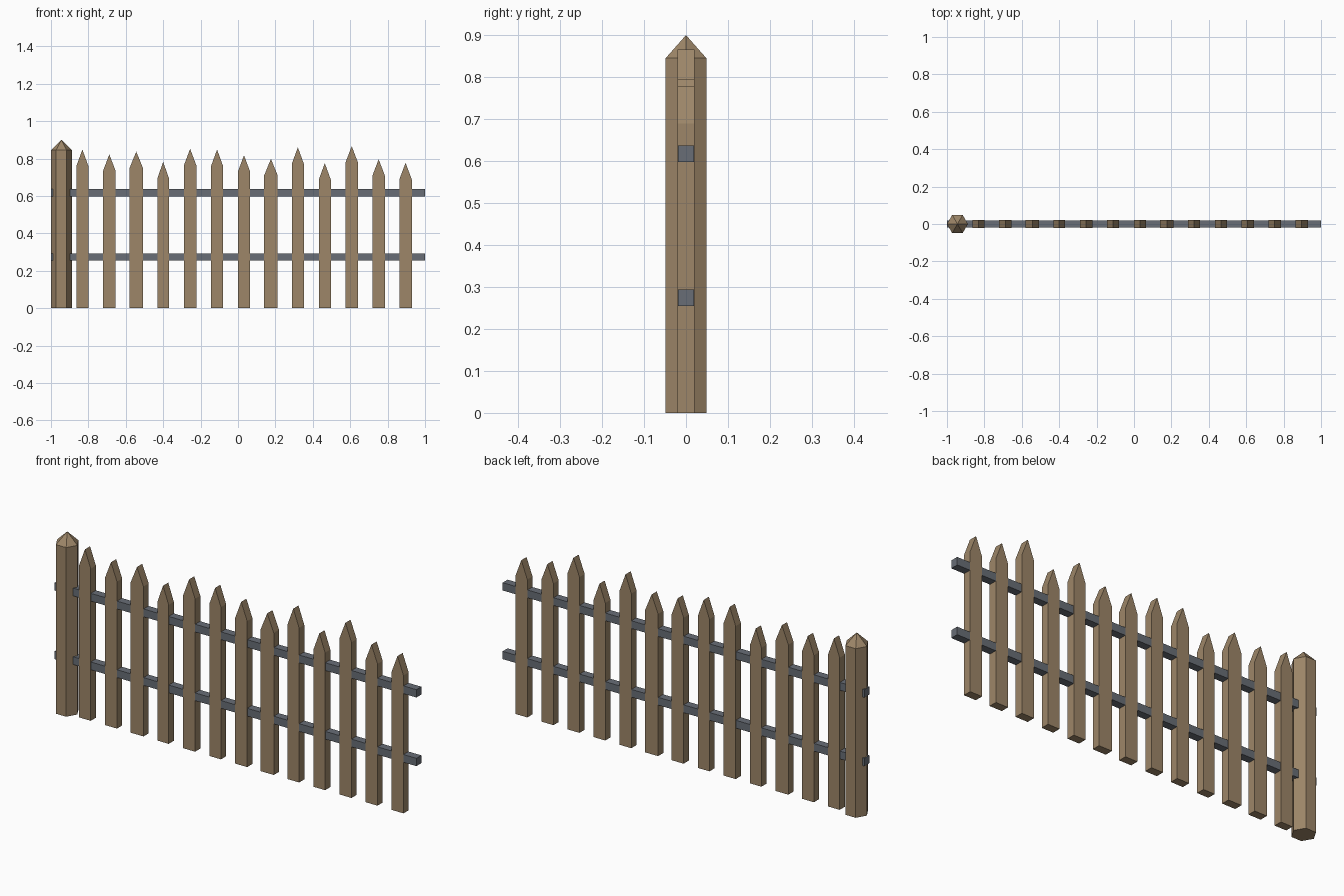
import bpy, bmesh, math
from mathutils import Matrix

if "Cube" in bpy.data.objects:
    bpy.data.objects.remove(bpy.data.objects["Cube"])


def material(name, rgb):
    m = bpy.data.materials.new(name)
    m.diffuse_color = (*rgb, 1)
    m.use_nodes = True
    m.node_tree.nodes["Principled BSDF"].inputs["Base Color"].default_value = m.diffuse_color
    return m


WOOD = material("wood", (0.34, 0.24, 0.14))
RAIL = material("rail_grey", (0.14, 0.155, 0.18))


def finish(name, bm, mat, loc):
    bmesh.ops.recalc_face_normals(bm, faces=bm.faces)
    me = bpy.data.meshes.new(name)
    bm.to_mesh(me)
    bm.free()
    me.materials.append(mat)
    ob = bpy.data.objects.new(name, me)
    ob.location = loc
    bpy.context.collection.objects.link(ob)


def extrude_profile(name, points, vec, mat, loc):
    bm = bmesh.new()
    face = bm.faces.new([bm.verts.new(p) for p in points])
    new = bmesh.ops.extrude_face_region(bm, geom=[face], use_keep_orig=True)["geom"]
    bmesh.ops.translate(bm, vec=vec, verts=[v for v in new if isinstance(v, bmesh.types.BMVert)])
    finish(name, bm, mat, loc)


# Pickets: (width, height), evenly spaced, with ridge tops
pickets = [(.064, .848), (.067, .822), (.072, .837), (.062, .782), (.066, .852),
           (.064, .848), (.066, .817), (.072, .798), (.064, .860), (.064, .775),
           (.067, .866), (.067, .796), (.066, .777)]
for i, (w, h) in enumerate(pickets):
    a, t, s = w / 2, 0.0205, h - 0.088
    profile = [(-a, -t, 0), (a, -t, 0), (a, -t, s), (0, -t, h), (-a, -t, s)]
    extrude_profile(f"picket_{i + 1}", profile, (0, 2 * t, 0), WOOD, (-0.832 + 0.144 * i, 0, 0))

# Horizontal rails
for name, z in (("lower_rail", 0.274), ("upper_rail", 0.617)):
    a = 0.0195
    square = [(-1, -a, -a), (-1, a, -a), (-1, a, a), (-1, -a, a)]
    extrude_profile(name, square, (2, 0, 0), RAIL, (0, 0, z))

# Hexagonal end post with pyramid cap
bm = bmesh.new()
r, shoulder, top = 0.056, 0.845, 0.90
ring = [(r * math.cos(k * math.pi / 3), r * math.sin(k * math.pi / 3)) for k in range(6)]
low = [bm.verts.new((x, y, 0)) for x, y in ring]
high = [bm.verts.new((x, y, shoulder)) for x, y in ring]
tip = bm.verts.new((0, 0, top))
bm.faces.new(low)
for k in range(6):
    n = (k + 1) % 6
    bm.faces.new((low[k], low[n], high[n], high[k]))
    bm.faces.new((high[k], high[n], tip))
finish("end_post", bm, WOOD, (-0.944, 0, 0))
